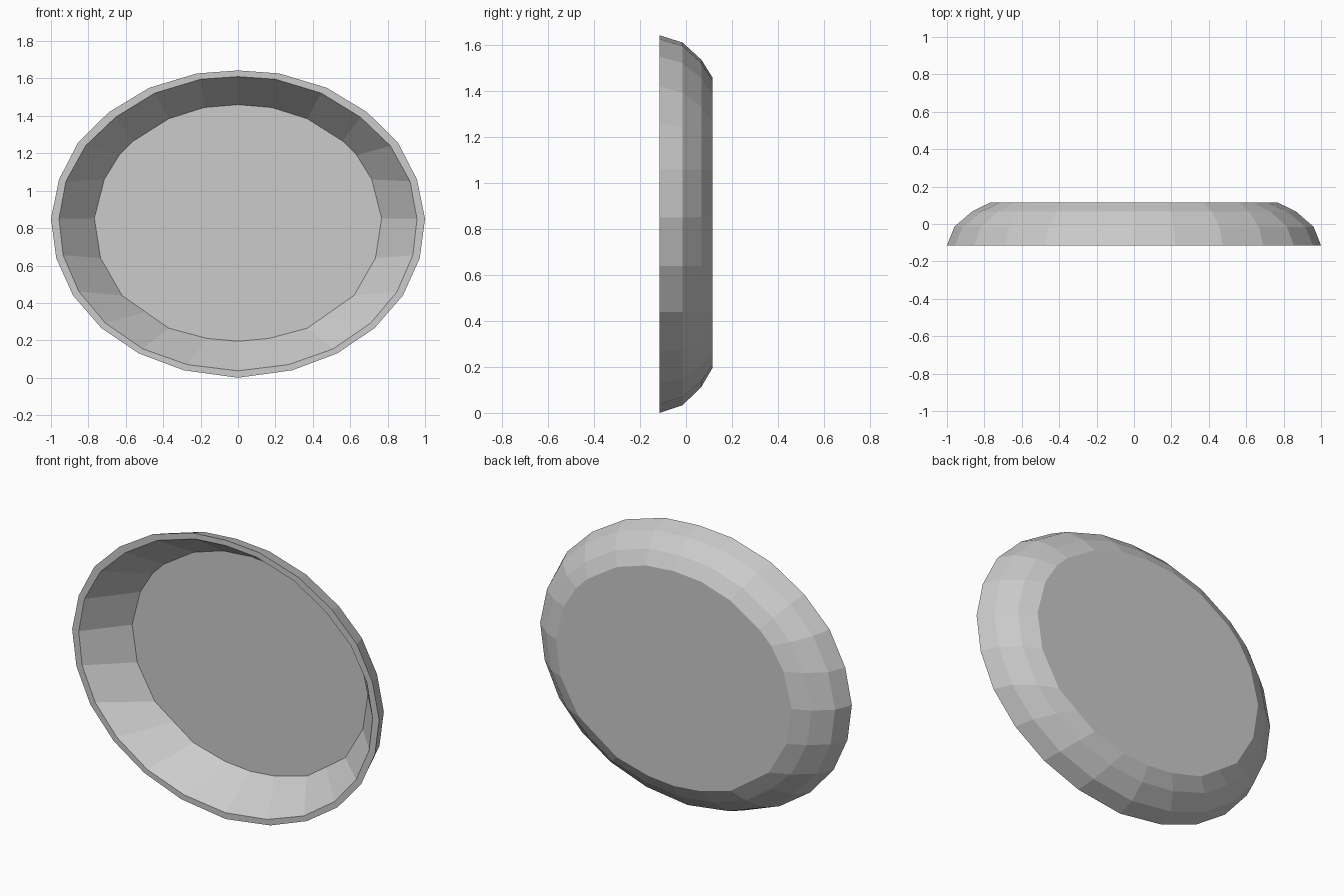
import bpy, bmesh

if "Cube" in bpy.data.objects:
    bpy.data.objects.remove(bpy.data.objects["Cube"])

# Right-half outlines (x, z), from top centre to bottom centre
OUTER = [(0, 1.643), (0.22, 1.627), (0.475, 1.55), (0.69, 1.42), (0.855, 1.258),
         (0.957, 1.06), (1.0, 0.85), (0.972, 0.64), (0.882, 0.44), (0.73, 0.265),
         (0.53, 0.13), (0.29, 0.04), (0, 0)]
LIP = [(0, 1.61), (0.2, 1.596), (0.445, 1.522), (0.655, 1.393), (0.815, 1.24),
       (0.92, 1.05), (0.957, 0.85), (0.935, 0.655), (0.85, 0.46), (0.71, 0.293),
       (0.51, 0.155), (0.27, 0.07), (0, 0.037)]
BASE = [(0, 1.46), (0.18, 1.445), (0.37, 1.385), (0.56, 1.265), (0.635, 1.19),
        (0.715, 1.06), (0.768, 0.853), (0.735, 0.64), (0.62, 0.44), (0.495, 0.352),
        (0.37, 0.265), (0.165, 0.21), (0, 0.195)]
FRONT, BACK = -0.115, 0.115


def blend(a, b, t):
    return [(p[0] + (q[0] - p[0]) * t, p[1] + (q[1] - p[1]) * t) for p, q in zip(a, b)]


def ring(bm, half, y):
    """Mirror a half outline into a full loop of vertices at depth y."""
    loop = half + [(-x, z) for x, z in reversed(half[1:-1])]
    return [bm.verts.new((x, y, z)) for x, z in loop]


bm = bmesh.new()

# Floor of the dish, rim and rounded outer wall, ordered inside to outside
rings = [ring(bm, BASE, BACK - 0.003),
         ring(bm, LIP, FRONT),
         ring(bm, OUTER, FRONT),
         ring(bm, blend(OUTER, BASE, 0.17), -0.015),
         ring(bm, blend(OUTER, BASE, 0.58), 0.067),
         ring(bm, BASE, BACK)]
for a, b in zip(rings, rings[1:]):
    n = len(a)
    for i in range(n):
        j = (i + 1) % n
        bm.faces.new((a[i], a[j], b[j], b[i]))
bm.faces.new(rings[0])
bm.faces.new(rings[-1])
bmesh.ops.recalc_face_normals(bm, faces=bm.faces)

mesh = bpy.data.meshes.new("oval_dish")
bm.to_mesh(mesh)
bm.free()
dish = bpy.data.objects.new("oval_dish", mesh)
bpy.context.collection.objects.link(dish)
